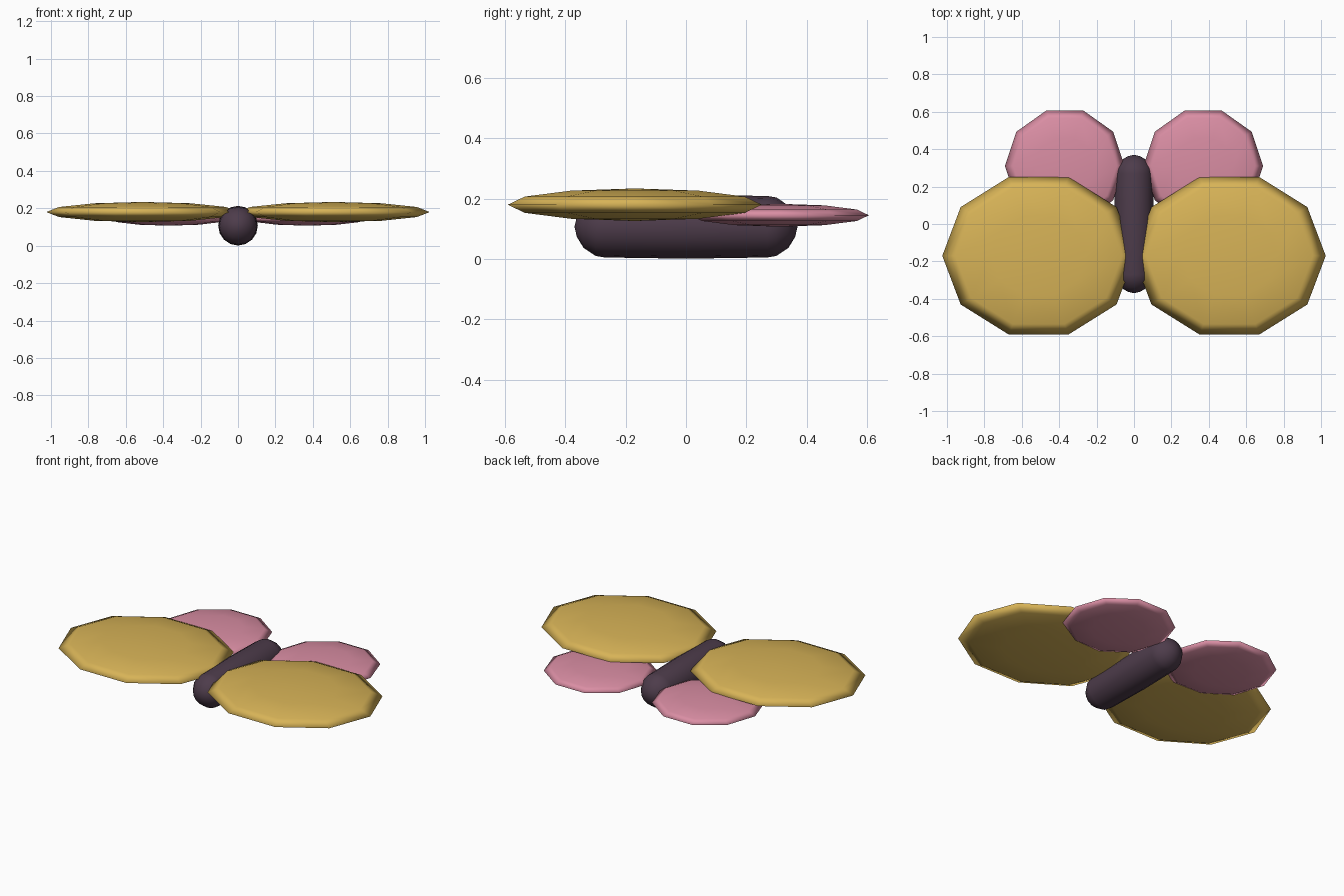
import bpy
import bmesh
import math
from mathutils import Matrix

cube = bpy.data.objects.get("Cube")
if cube:
    bpy.data.objects.remove(cube)


def material(name, color):
    mat = bpy.data.materials.new(name)
    mat.use_nodes = True
    mat.diffuse_color = (*color, 1)
    mat.node_tree.nodes["Principled BSDF"].inputs["Base Color"].default_value = (*color, 1)
    return mat


gold = material("gold", (0.68, 0.45, 0.095))
pink = material("pink", (0.70, 0.27, 0.37))
plum = material("dark_plum", (0.075, 0.045, 0.07))


def finish(name, bm, mat, location):
    bmesh.ops.recalc_face_normals(bm, faces=bm.faces)
    for face in bm.faces:
        face.smooth = True
    mesh = bpy.data.meshes.new(name)
    bm.to_mesh(mesh)
    bm.free()
    mesh.materials.append(mat)
    obj = bpy.data.objects.new(name, mesh)
    obj.location = location
    bpy.context.collection.objects.link(obj)


def wing(name, center, radii, mat):
    # Flattened ten-sided sphere with a corner pointing forward and back
    bm = bmesh.new()
    bmesh.ops.create_uvsphere(bm, u_segments=10, v_segments=6, radius=1)
    bm.transform(Matrix.Diagonal((*radii, 1)) @ Matrix.Rotation(math.radians(90), 4, "Z"))
    finish(name, bm, mat, center)


# Four wings, the front pair larger and slightly higher
for side, sign in (("left", 1), ("right", -1)):
    wing("front_wing_" + side, (sign * 0.51, -0.17, 0.18), (0.515, 0.443, 0.054), gold)
    wing("rear_wing_" + side, (sign * 0.37, 0.31, 0.145), (0.32, 0.312, 0.038), pink)

# Body: rounded bar turned about its long axis
half = [(0.37, 0), (0.362, 0.034), (0.34, 0.07), (0.3, 0.097), (0.27, 0.102)]
profile = [(-y, r) for y, r in half] + [(0, 0.106)] + half[::-1]
bm = bmesh.new()
verts = [bm.verts.new((0, y, r)) for y, r in profile]
edges = [bm.edges.new(pair) for pair in zip(verts, verts[1:])]
bmesh.ops.spin(bm, geom=verts + edges, cent=(0, 0, 0), axis=(0, 1, 0),
               angle=math.tau, steps=16, use_duplicate=False)
bmesh.ops.remove_doubles(bm, verts=bm.verts, dist=0.0005)
finish("body", bm, plum, (0, 0, 0.107))
